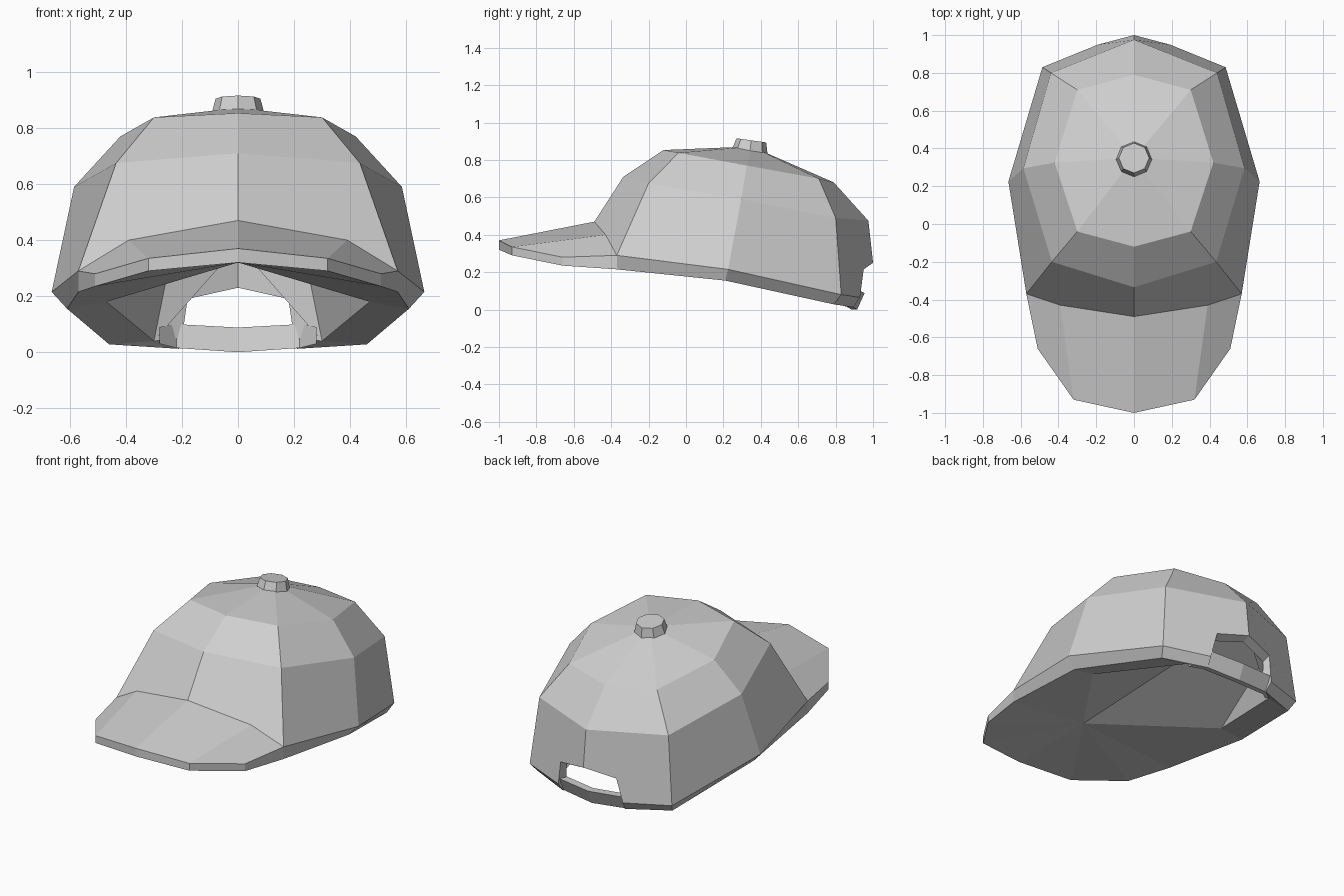
import bpy, bmesh, math
from mathutils import Matrix

if "Cube" in bpy.data.objects:
    bpy.data.objects.remove(bpy.data.objects["Cube"], do_unlink=True)

grey = bpy.data.materials.new("plain grey cloth")
grey.use_nodes = True
colour = (0.62, 0.62, 0.62, 1)
grey.diffuse_color = colour
grey.node_tree.nodes["Principled BSDF"].inputs["Base Color"].default_value = colour


def finish(name, bm):
    """Weld, orient and link a flat-shaded part."""
    bmesh.ops.remove_doubles(bm, verts=bm.verts[:], dist=0.0005)
    bmesh.ops.recalc_face_normals(bm, faces=bm.faces[:])
    mesh = bpy.data.meshes.new(name)
    bm.to_mesh(mesh)
    bm.free()
    mesh.materials.append(grey)
    obj = bpy.data.objects.new(name, mesh)
    bpy.context.scene.collection.objects.link(obj)
    return obj


def mirrored_part(name, faces):
    """Build a closed part from the faces of its left half."""
    bm = bmesh.new()
    for side in (1, -1):
        for face in faces:
            bm.faces.new([bm.verts.new((side * x, y, z)) for x, y, z in face])
    return finish(name, bm)


def bridge(a, b):
    """Quads between two rows of points."""
    return [(a[i], a[i + 1], b[i + 1], b[i]) for i in range(len(a) - 1)]


# Crown rows run from the front centre to the back centre
apex = (0, 0.35, 0.872)
upper = [(0, -0.12, 0.853), (0.30, -0.04, 0.838), (0.42, 0.325, 0.77),
         (0.30, 0.71, 0.70), (0, 0.79, 0.68)]
middle = [(0, -0.335, 0.71), (0.435, -0.20, 0.675), (0.585, 0.295, 0.59),
          (0.44, 0.80, 0.49), (0, 0.975, 0.475)]
hem = [(0.57, -0.37, 0.29), (0.665, 0.225, 0.215), (0.485, 0.83, 0.08)]
low = [(0.57, -0.37, 0.215), (0.61, 0.21, 0.155), (0.46, 0.79, 0.028)]

# Shallow hollow: front, side and rear of its edge, then its rear ceiling
front_in, side_in, rear_in = (0, -0.44, 0.32), (0.47, 0.20, 0.18), (0.30, 0.81, 0.04)
ceiling = [(0.25, 0.87, 0.29), (0, 0.95, 0.38)]

# Rear cut-out, outer and inner outline
cut = [(0, 1.0, 0.25), (0.19, 0.95, 0.215), (0.22, 0.93, 0.065)]
cut_in = [(0, 0.95, 0.23), (0.18, 0.905, 0.19), (0.20, 0.88, 0.05)]
cut_foot = (0.21, 0.895, 0.012)

# Brim edges, from the tip round to the crown
brim_top = [(0, -1.0, 0.37), (0.32, -0.93, 0.335), (0.51, -0.66, 0.28), hem[0]]
brim_under = [(0, -1.0, 0.32), (0.32, -0.93, 0.29), (0.51, -0.66, 0.235), low[0]]
seam = [(0, -0.49, 0.47), (0.39, -0.43, 0.40)]

faces = []
# Crown outside
faces += [(apex, a, b) for a, b in zip(upper, upper[1:])]
faces += bridge(upper, middle)
faces += [(middle[0], middle[1], hem[0], seam[1], seam[0])]
faces += bridge(middle[1:4], hem)
faces += [(middle[3], middle[4], *cut, hem[2])]
# Hem band
faces += bridge(hem, low) + [(hem[2], cut[2], cut_foot, low[2])]
# Hollow: ceiling, side wall and rear wall
faces += [(front_in, side_in, *ceiling), (side_in, rear_in, ceiling[0]),
          (ceiling[0], ceiling[1], *cut_in, rear_in)]
# Cut-out walls and the underside of the hem
faces += bridge(cut, cut_in) + [(cut[2], cut_in[2], cut_foot)]
faces += bridge(low, [front_in, side_in, rear_in])
faces += [(rear_in, low[2], cut_foot, cut_in[2])]
# Brim
faces += [(brim_top[0], brim_top[1], seam[1], seam[0]),
          (brim_top[1], brim_top[2], hem[0], seam[1])]
faces += bridge(brim_top, brim_under)
faces += [(front_in, a, b) for a, b in zip(brim_under, brim_under[1:])]
mirrored_part("cap_crown_and_brim", faces)

# Adjusting strap across the rear cut-out, sloping in like the hem
strap = [(0, 0.955, 0.088), (0.22, 0.93, 0.10), (0.28, 0.85, 0.09)]
foot = [(0, 0.915, 0), (0.22, 0.89, 0.015), (0.28, 0.84, 0.03)]
strap_in = [(x, y - 0.05, z) for x, y, z in strap]
foot_in = [(x, y - 0.03, z) for x, y, z in foot]
loop = [strap, foot, foot_in, strap_in, strap]
faces = [f for a, b in zip(loop, loop[1:]) for f in bridge(a, b)]
faces += [(strap[2], foot[2], foot_in[2], strap_in[2])]
mirrored_part("rear_strap", faces)

# Button on the apex
bm = bmesh.new()
tilt = Matrix.Translation((0, 0.345, 0.873)) @ Matrix.Rotation(math.radians(-8), 4, 'X')
bmesh.ops.create_cone(bm, cap_ends=True, segments=8, radius1=0.097, radius2=0.08,
                      depth=0.064, matrix=tilt)
finish("top_button", bm)
